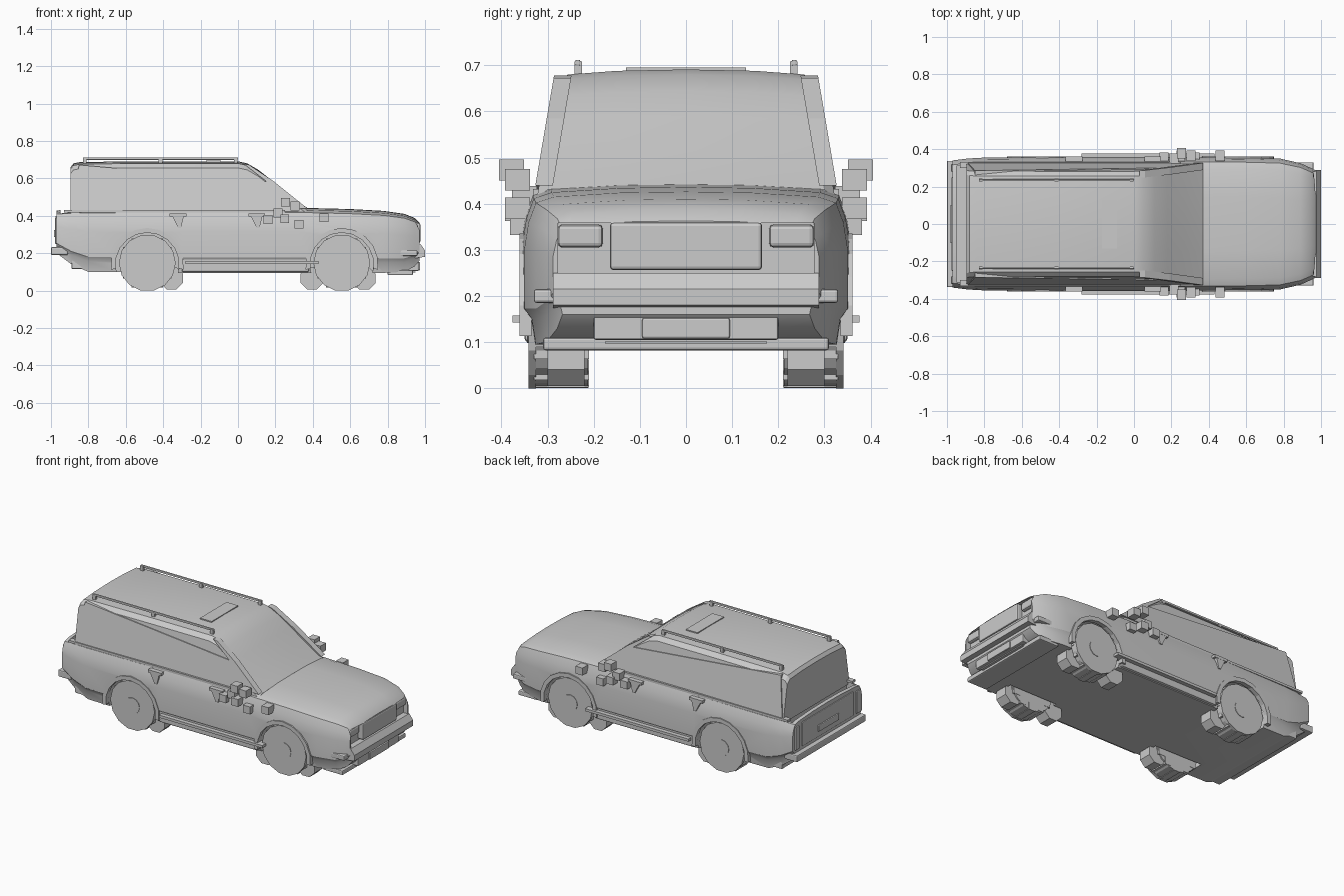
import bpy, bmesh, math
from mathutils import Vector

if "Cube" in bpy.data.objects:
    bpy.data.objects.remove(bpy.data.objects["Cube"])

def make(name, bm, smooth=True):
    bmesh.ops.recalc_face_normals(bm, faces=bm.faces)
    me = bpy.data.meshes.new(name)
    bm.to_mesh(me)
    bm.free()
    ob = bpy.data.objects.new(name, me)
    bpy.context.collection.objects.link(ob)
    if smooth:
        bpy.ops.object.select_all(action='DESELECT')
        ob.select_set(True)
        bpy.context.view_layer.objects.active = ob
        bpy.ops.object.shade_smooth_by_angle(angle=math.radians(28))
    return ob

def box(name, x, y, z, bevel=0.0):
    """Box from (min, max) ranges."""
    bm = bmesh.new()
    bmesh.ops.create_cube(bm, size=1)
    for v in bm.verts:
        v.co = Vector([(r[0] + r[1]) / 2 + c * (r[1] - r[0]) for r, c in zip((x, y, z), v.co)])
    if bevel:
        bmesh.ops.bevel(bm, geom=bm.edges[:], offset=bevel, segments=2, affect='EDGES', profile=0.5)
    return make(name, bm, False)

def side_range(s, a, b):
    return (a, b) if s > 0 else (-b, -a)

def loft(name, halves):
    """Skin half cross-sections (x, [(y, z)...]) mirrored over y = 0."""
    bm = bmesh.new()
    rings = []
    for x, pts in halves:
        full = pts + [(-y, z) for y, z in reversed(pts) if y > 0]
        rings.append([bm.verts.new((x, y, z)) for y, z in full])
    n = len(rings[0])
    for a, b in zip(rings, rings[1:]):
        for i in range(n):
            j = (i + 1) % n
            bm.faces.new((a[i], a[j], b[j], b[i]))
    bm.faces.new(rings[0])
    bm.faces.new(rings[-1])
    return make(name, bm)

def prism(name, outline, ya, yb):
    """Extrude an x-z outline between two y functions of z."""
    bm = bmesh.new()
    a = [bm.verts.new((x, ya(z), z)) for x, z in outline]
    b = [bm.verts.new((x, yb(z), z)) for x, z in outline]
    n = len(a)
    bm.faces.new(a)
    bm.faces.new(b)
    for i in range(n):
        j = (i + 1) % n
        bm.faces.new((a[i], a[j], b[j], b[i]))
    return make(name, bm, False)

def circle(cx, cz, r, n, a0=0.0, a1=2 * math.pi, closed=True):
    m = n if closed else n - 1
    return [(cx + r * math.cos(a0 + (a1 - a0) * i / m), cz + r * math.sin(a0 + (a1 - a0) * i / m))
            for i in range(n)]

def cut(ob, cutter):
    m = ob.modifiers.new("cut", 'BOOLEAN')
    m.operation, m.object, m.solver = 'DIFFERENCE', cutter, 'EXACT'
    bpy.ops.object.select_all(action='DESELECT')
    bpy.context.view_layer.objects.active = ob
    ob.select_set(True)
    bpy.ops.object.modifier_apply(modifier=m.name)
    bpy.data.objects.remove(cutter, do_unlink=True)

# Lower body: (x, half width, top z, bottom z)
stations = [(-.97, .34, .42, .20), (-.89, .35, .428, .14), (-.80, .355, .432, .10), (-.3, .357, .435, .095),
            (.32, .357, .435, .095), (.60, .355, .428, .095), (.78, .35, .418, .095), (.89, .325, .402, .10),
            (.945, .30, .38, .13), (.97, .288, .355, .16)]
shape = [(.0, 0), (.93, 0), (.955, .17), (1, .24), (1, .65), (.975, .82), (.93, .95), (.82, .99)]
halves = []
for x, w, t, b in stations:
    halves.append((x, [(k * w, b + f * (t - b)) for k, f in shape] + [(.4 * w, t + .006), (0, t + .008)]))
body = loft("body", halves)
cut(body, box("bed_cutter", (-.948, -.885), (-.31, .31), (.35, .6)))
cut(body, box("face_cutter", (.94, 1.1), (-.278, .278), (.25, .358)))

# Cabin with sloping windscreen
def cabin_w(z):
    return .322 - .17 * (z - .42)
halves = []
for x, t in [(-.895, .655), (-.88, .675), (-.84, .683), (-.4, .686), (0, .686), (.05, .675), (.11, .64),
             (.18, .585), (.27, .51), (.37, .437)]:
    e = max(t - .03, .412)
    m = (.4 + e) / 2
    halves.append((x, [(0, .4), (cabin_w(.4), .4), (cabin_w(m), m), (cabin_w(e), e),
                       (cabin_w(t) - .02, t - .006), (.15, t + .002), (0, t + .005)]))
loft("cabin", halves)

# Wheels, arches and side details on both sides
for s in (-1, 1):
    flat = lambda v, s=s: (lambda z: s * v)
    for pos, cx, chunks in (("rear", -.485, (.13,)), ("front", .555, (-.16, .12))):
        cut(body, prism("arch_cutter", circle(cx, .145, .172, 18), flat(.2), flat(.5)))
        prism(pos + "_tyre", circle(cx, .148, .148, 16), flat(.212), flat(.325))
        prism(pos + "_wheel_disc", circle(cx, .148, .152, 14), flat(.325), flat(.342))
        prism(pos + "_hub", circle(cx, .148, .05, 12), flat(.342), flat(.345))
        for i in range(12):
            a = math.tau * i / 12
            px, pz = cx + .125 * math.cos(a), .148 + .125 * math.sin(a)
            box(pos + "_tread_block", (px - .022, px + .022), side_range(s, .21, .33), (pz - .022, pz + .022))
        for d in chunks:
            prism(pos + "_tread_lobe", circle(cx + d, .065, .065, 8, math.pi / 8, math.tau + math.pi / 8),
                  flat(.22), flat(.30))
        arc = (math.radians(-8), math.radians(188))
        prism(pos + "_arch_lip", circle(cx, .14, .195, 11, *arc, False)
              + circle(cx, .14, .17, 11, *arc, False)[::-1], flat(.335), flat(.361))
    # Side glass panel, lower than the roof band
    prism("side_panel", [(-.888, .43), (-.85, .672), (.17, .582), (.345, .44)],
          lambda z, s=s: s * (cabin_w(z) - .02), lambda z, s=s: s * (cabin_w(z) + .006))
    # Windscreen pillar
    prism("pillar", [(.03, .678), (.06, .672), (.19, .585), (.37, .44), (.33, .44), (.15, .585)],
          lambda z, s=s: s * (cabin_w(z) - .03), lambda z, s=s: s * (cabin_w(z) + .008))
    box("side_step", (-.28, .43), side_range(s, .32, .376), (.142, .158))
    box("sill", (-.3, .38), side_range(s, .31, .35), (.10, .185), .008)
    box("belt_trim", (-.93, .25), side_range(s, .30, .332), (.418, .432))
    for hx in (-.32, .10):
        box("door_handle", (hx - .045, hx + .045), side_range(s, .32, .362), (.395, .412))
        prism("handle_recess", [(hx - .03, .395), (hx + .03, .395), (hx + .015, .335), (hx, .335)],
              flat(.33), flat(.361))
    # Mirror cluster of small blocks
    for x, y, z in ((.255, .378, .473), (.305, .365, .452), (.16, .355, .38), (.215, .35, .415),
                    (.25, .365, .385), (.325, .355, .355), (.46, .365, .39)):
        box("mirror_block", (x - .024, x + .024), side_range(s, y - .027, y + .027), (z - .023, z + .023))
    # Roof rails
    box("roof_rail", (-.83, .0), side_range(s, .229, .24), (.699, .712), .003)
    for x in (-.82, -.415, -.012):
        box("rail_post", (x - .01, x + .01), side_range(s, .226, .242), (.675, .708))
    # Lamps
    box("headlight", (.93, .962), side_range(s, .18, .278), (.305, .355), .01)
    box("tail_lamp", (-.978, -.96), side_range(s, .28, .32), (.25, .39), .004)
    box("bumper_end", (.86, .96), side_range(s, .27, .33), (.185, .215), .006)

# Roof hatch
box("roof_hatch", (-.17, -.09), (-.13, .13), (.68, .695))

# Front end
box("grille", (.93, .975), (-.165, .165), (.256, .36), .008)
prism("front_bumper", [(.93, .25), (.975, .25), (1.0, .215), (1.0, .18), (.93, .172)],
      lambda z: -.288, lambda z: .288)
box("bumper_bar", (.98, 1.0), (-.143, .143), (.18, .206), .006)
box("lower_intake", (.88, .965), (-.20, .20), (.105, .157), .004)
box("number_plate", (.95, .973), (-.095, .095), (.108, .152), .004)
box("chin", (.80, .935), (-.31, .31), (.082, .11), .006)
box("chin_strip", (.9, .95), (-.175, .175), (.096, .102))

# Rear end
box("rear_bumper", (-1.0, -.91), (-.338, .338), (.19, .232), .006)
box("rear_valance", (-.89, -.8), (-.33, .33), (.115, .19), .006)
box("tailgate_panel", (-.976, -.96), (-.25, .25), (.25, .40), .004)
box("tailgate_handle", (-.984, -.97), (-.1, .1), (.285, .325), .005)
